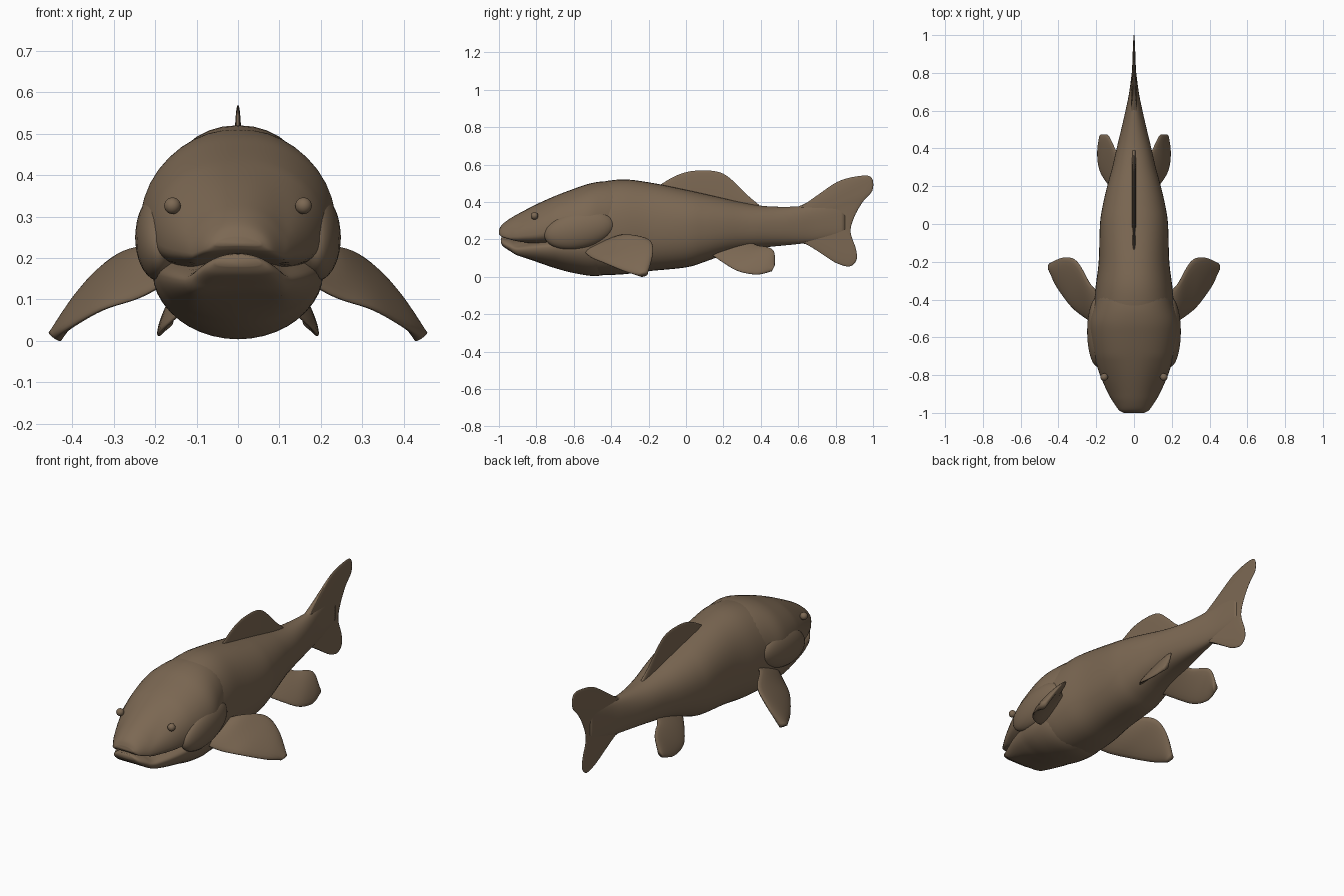
import bpy, bmesh, math
from mathutils import Vector

if "Cube" in bpy.data.objects:
    bpy.data.objects.remove(bpy.data.objects["Cube"], do_unlink=True)

# One earthy colour for the whole fish
skin = bpy.data.materials.new("brown_skin")
skin.use_nodes = True
SKIN_COLOUR = (0.2, 0.138, 0.086, 1)
skin.diffuse_color = SKIN_COLOUR
skin.node_tree.nodes["Principled BSDF"].inputs["Base Color"].default_value = SKIN_COLOUR


def spline(points, steps):
    """Resample a row of points with a smooth curve through all of them."""
    points = [Vector(p) for p in points]
    last = len(points) - 1
    result = []
    for i in range(last):
        a, b = points[max(i - 1, 0)], points[i]
        c, d = points[i + 1], points[min(i + 2, last)]
        for k in range(steps):
            t = k / steps
            result.append(b + (c - a) * (t / 2)
                          + (a * 2 - b * 5 + c * 4 - d) * (t * t / 2)
                          + (b * 3 - a - c * 3 + d) * (t * t * t / 2))
    result.append(points[last])
    return result


def finish(name, bm, mirrored=False):
    """Turn a bmesh into a smooth object, optionally paired across x."""
    bmesh.ops.recalc_face_normals(bm, faces=bm.faces)
    mesh = bpy.data.meshes.new(name)
    bm.to_mesh(mesh)
    bm.free()
    mesh.materials.append(skin)
    for face in mesh.polygons:
        face.use_smooth = True
    obj = bpy.data.objects.new(name, mesh)
    bpy.context.collection.objects.link(obj)
    if mirrored:
        pair = obj.modifiers.new("pair", 'MIRROR')
        pair.use_mirror_merge = False
    return obj


def skin_rings(rings):
    """Bridge closed rings of points and cap both ends."""
    bm = bmesh.new()
    loops = [[bm.verts.new(p) for p in ring] for ring in rings]
    count = len(loops[0])
    for one, two in zip(loops, loops[1:]):
        for i in range(count):
            j = (i + 1) % count
            bm.faces.new((one[i], one[j], two[j], two[i]))
    bm.faces.new(loops[0])
    bm.faces.new(loops[-1])
    return bm


def power(value, exponent):
    return math.copysign(abs(value) ** exponent, value)


def loft(name, stations, droop=0, sides=40, low=0.85, high=0.92):
    """Stations hold y, bottom, widest height, top and half width."""
    rings = []
    for y, bottom, middle, top, width in spline([s for s in stations], 5):
        ring = []
        # Lips curve downward toward the mouth corners, fading out behind them
        fade = max(0, min(1, (-0.7 - y) / 0.2))
        for i in range(sides):
            angle = math.tau * i / sides
            up = math.sin(angle)
            bend = high if up > 0 else low
            x = width * power(math.cos(angle), bend)
            z = middle + (top - middle if up > 0 else middle - bottom) * power(up, bend)
            z -= droop * fade * min(1, (x / 0.11) ** 2)
            ring.append((x, y, z))
        rings.append(ring)
    return finish(name, skin_rings(rings))


def fin(name, first_edge, second_edge, thick, root=0, mirrored=False, span=10):
    """Lens-shaped blade between two edges; root thickens the first edge."""
    one, two = spline(first_edge, 5), spline(second_edge, 5)
    rings = []
    last = len(one) - 1
    for i, (a, b) in enumerate(zip(one, two)):
        along = one[min(i + 1, last)] - one[max(i - 1, 0)]
        along += two[min(i + 1, last)] - two[max(i - 1, 0)]
        normal = (b - a).cross(along).normalized()
        if not mirrored:
            normal = Vector((1, 0, 0))
        front, back = [], []
        for k in range(span + 1):
            s = (1 - math.cos(math.pi * k / span)) / 2
            half = thick * math.sqrt(max(0, 4 * s * (1 - s))) + root * (1 - s) ** 2 + 0.001
            point = a.lerp(b, s)
            front.append(point + normal * half)
            back.append(point - normal * half)
        rings.append(front + back[::-1])
    return finish(name, skin_rings(rings), mirrored)


def ball(name, centre, scale, tilt=0):
    """Paired squashed sphere."""
    bm = bmesh.new()
    bmesh.ops.create_uvsphere(bm, u_segments=32, v_segments=20, radius=1)
    cosine, sine = math.cos(tilt), math.sin(tilt)
    for v in bm.verts:
        x, y, z = (v.co[i] * scale[i] for i in range(3))
        v.co = Vector((x, y * cosine - z * sine, y * sine + z * cosine)) + Vector(centre)
    return finish(name, bm, True)


# Trunk, narrowing into the tail stalk
loft("trunk", [
    (-.75, .12, .25, .36, .1), (-.6, .04, .25, .45, .19), (-.5, .012, .25, .495, .213),
    (-.35, .012, .25, .52, .205), (-.2, .03, .26, .505, .187), (0, .05, .27, .465, .18),
    (.1, .08, .27, .443, .165), (.2, .115, .27, .42, .142), (.3, .14, .27, .397, .115),
    (.4, .155, .27, .38, .092), (.5, .165, .27, .374, .068), (.6, .175, .28, .376, .045),
    (.7, .19, .29, .385, .025), (.85, .23, .31, .4, .006)])

# Upper head, overlapping the trunk and the jaw
loft("upper_head", [
    (-1, .23, .24, .25, .055), (-.985, .216, .235, .277, .08), (-.95, .208, .235, .305, .105),
    (-.9, .2, .24, .335, .135), (-.8, .18, .24, .387, .18), (-.7, .165, .25, .432, .211),
    (-.6, .16, .26, .47, .232), (-.52, .18, .27, .497, .236), (-.44, .21, .29, .51, .213),
    (-.36, .26, .31, .505, .185), (-.28, .3, .34, .47, .15)], droop=.025)

# Lower jaw and throat
loft("lower_jaw", [
    (-.99, .18, .195, .208, .055), (-.975, .16, .188, .211, .08), (-.94, .137, .18, .207, .105),
    (-.9, .115, .17, .2, .128), (-.8, .08, .165, .205, .168), (-.7, .046, .16, .21, .193),
    (-.6, .02, .16, .22, .205), (-.48, .004, .16, .23, .195), (-.38, .03, .16, .22, .15),
    (-.3, .09, .16, .2, .08)], droop=.025, low=1)

# Gill covers and eyes
ball("gill_covers", (.19, -.57, .25), (.058, .19, .1), .2)
ball("eyes", (.158, -.81, .326), (.02, .02, .02))

# Side fins, sweeping outward, down and back
fin("pectoral_fins",
    [(.16, -.56, .15), (.24, -.51, .105), (.33, -.44, .075), (.41, -.33, .03), (.443, -.25, .006)],
    [(.16, -.38, .2), (.23, -.32, .226), (.3, -.2, .2), (.37, -.177, .13), (.44, -.205, .015)],
    .017, mirrored=True)

# Lower rear fins
fin("pelvic_fins",
    [(.06, .12, .13), (.13, .2, .075), (.18, .28, .03), (.192, .38, .012), (.177, .46, .03)],
    [(.05, .34, .19), (.09, .38, .168), (.12, .44, .157), (.14, .472, .13), (.162, .474, .06)],
    .012, mirrored=True)

# Back fin, with its base sunk into the trunk
crest = [(-.14, .49), (-.07, .532), (0, .559), (.07, .568), (.15, .565),
         (.21, .545), (.27, .495), (.33, .435), (.39, .385)]
fin("dorsal_fin",
    [(0, y, .42 - .14 * y) for y, z in crest],
    [(0, y, z) for y, z in crest], .006, root=.006)

# Tail fin, fanned out from the stalk
fan = [(.62, .384), (.69, .42), (.76, .477), (.84, .52), (.95, .541), (.995, .525),
       (.996, .46), (.945, .4), (.9, .32), (.88, .24), (.908, .15), (.912, .09),
       (.873, .055), (.8, .075), (.74, .115), (.66, .167), (.6, .182)]
steps = len(fan) - 1
fin("tail_fin",
    [(0, .57, .36 - .16 * i / steps) for i in range(steps + 1)],
    [(0, y, z) for y, z in fan], .006, root=.018)
